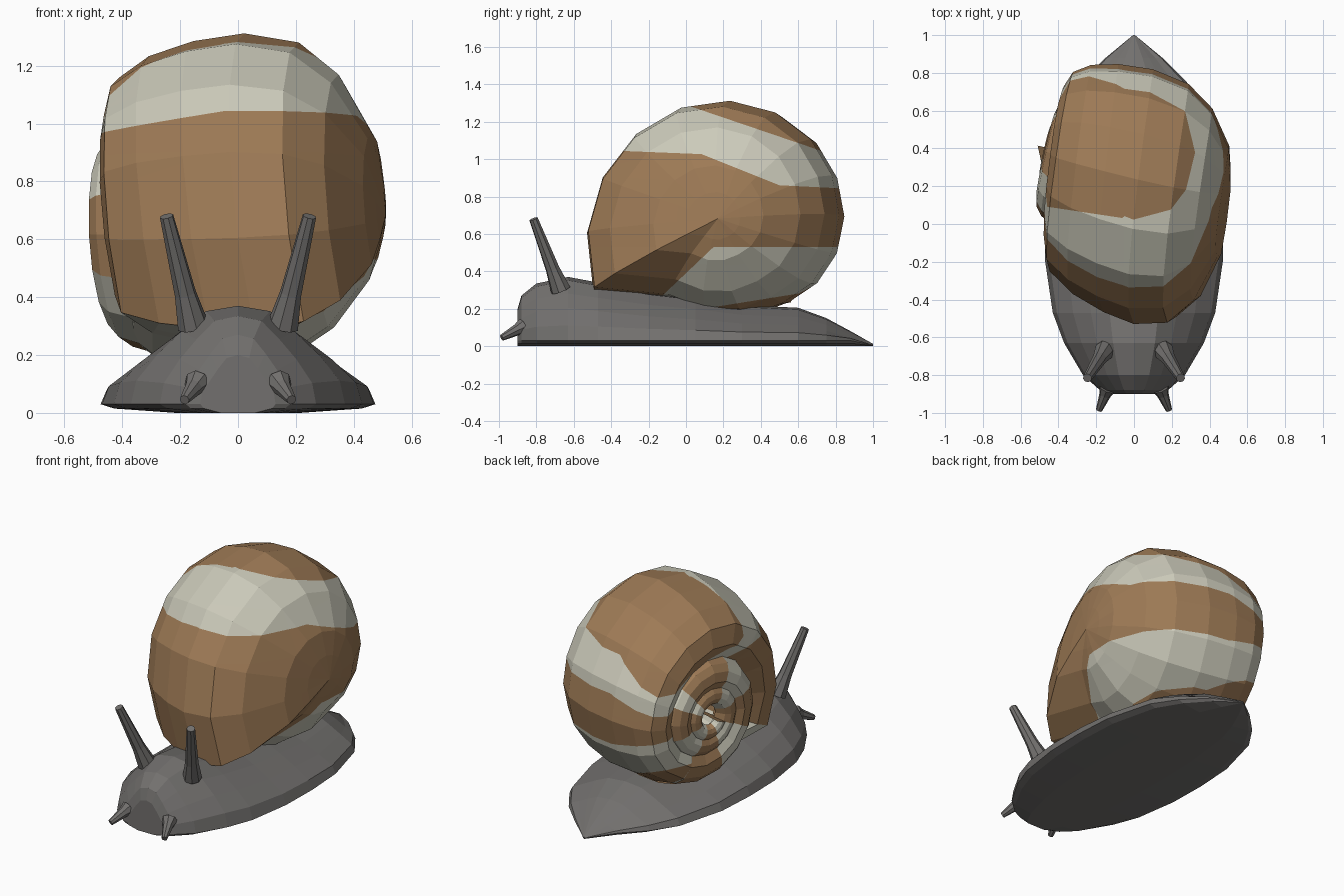
import bpy, bmesh, math
from mathutils import Vector

old = bpy.data.objects.get("Cube")
if old:
    bpy.data.objects.remove(old)


def material(name, rgb):
    m = bpy.data.materials.new(name)
    m.use_nodes = True
    col = (*rgb, 1.0)
    m.diffuse_color = col
    m.node_tree.nodes["Principled BSDF"].inputs["Base Color"].default_value = col
    return m


GREY = material("slate grey skin", (0.17, 0.163, 0.157))
BROWN = material("warm brown shell", (0.34, 0.195, 0.092))
CREAM = material("pale cream shell", (0.60, 0.59, 0.49))


def finish(bm, name, mats):
    bmesh.ops.recalc_face_normals(bm, faces=bm.faces)
    mesh = bpy.data.meshes.new(name)
    bm.to_mesh(mesh)
    bm.free()
    for m in mats:
        mesh.materials.append(m)
    ob = bpy.data.objects.new(name, mesh)
    bpy.context.scene.collection.objects.link(ob)


def loft(rings, closed=False, caps=False, rule=None):
    """Join equal rings of points into a skin; rule(ring index) gives the material."""
    bm = bmesh.new()
    rows = [[bm.verts.new(p) for p in r] for r in rings]
    n = len(rows[0])
    for i in range(len(rows) - 1):
        for j in range(n if closed else n - 1):
            k = (j + 1) % n
            f = bm.faces.new((rows[i][j], rows[i][k], rows[i + 1][k], rows[i + 1][j]))
            if rule:
                f.material_index = rule(i)
    if caps:
        bm.faces.new(rows[0])
        bm.faces.new(rows[-1])
    bmesh.ops.remove_doubles(bm, verts=bm.verts, dist=0.0005)
    return bm


# Foot and head: cross-sections along y (y, half width, height)
SECTIONS = [(-0.90, 0.13, 0.20), (-0.88, 0.18, 0.27), (-0.80, 0.27, 0.335),
            (-0.63, 0.37, 0.37), (-0.47, 0.43, 0.34), (-0.2, 0.47, 0.29),
            (0.05, 0.475, 0.26), (0.3, 0.46, 0.22), (0.6, 0.38, 0.205),
            (0.75, 0.28, 0.15), (0.88, 0.15, 0.08), (1.0, 0.005, 0.012)]


def foot_ring(y, w, h):
    rim = min(0.03, 0.5 * h)
    half = [(0.45 * w, 0), (0.9 * w, 0.5 * rim), (w, rim), (0.95 * w, rim + 0.24 * (h - rim)),
            (0.75 * w, 0.55 * h), (0.53 * w, 0.76 * h), (0.3 * w, 0.95 * h)]
    pts = half + [(0, h)] + [(-x, z) for x, z in reversed(half)]
    return [(x, y, z) for x, z in pts]


foot = loft([foot_ring(*s) for s in SECTIONS], closed=True, caps=True)
finish(foot, "foot_and_head", [GREY])


# Feelers: tapered eight-sided stalks
def stalk(name, base, tip, r1, r2):
    base, tip = Vector(base), Vector(tip)
    turn = (tip - base).to_track_quat("Z", "Y")
    rings = []
    for c, r in ((base, r1), (base.lerp(tip, 0.3), 0.6 * r1 + 0.2 * r2), (tip, r2)):
        rings.append([c + turn @ Vector((r * math.cos(a), r * math.sin(a), 0))
                      for a in (math.tau * k / 8 for k in range(8))])
    finish(loft(rings, closed=True, caps=True), name, [GREY])


for side, s in (("left", 1), ("right", -1)):
    stalk(side + "_eye_stalk", (s * 0.155, -0.67, 0.30), (s * 0.247, -0.815, 0.68), 0.055, 0.024)
    stalk(side + "_lower_feeler", (s * 0.14, -0.87, 0.105), (s * 0.185, -0.985, 0.045), 0.046, 0.017)

# Shell: a cross-section swept in a growing spiral around a tilted axis
APEX = Vector((-0.51, 0.415, 0.64))
AXIS = Vector((0.98, -0.235, 0.04)).normalized()
BACK = Vector((0, 0, 1)).cross(AXIS).normalized()
UP = AXIS.cross(BACK).normalized()
LIP, STEP, R_LIP, WIDTH = 207, 22.5, 0.845, 1.05
TURN = round(360 / STEP)
PROFILE = [(1, 0), (0.99, 0.22), (0.97, 0.44), (0.86, 0.76), (0.72, 0.94), (0.52, 1),
           (0.33, 0.97), (0.16, 0.9), (0.04, 0.79), (0, 0.63), (0.05, 0.47), (0.2, 0.32)]


def radius_at(k):
    """Outer radius k steps back from the lip: fast growth in the last half turn."""
    late = min(k, TURN // 2)
    return R_LIP * 2.3 ** (-late / TURN) * 1.8 ** (-(k - late) / TURN)


def shell_ring(k, R, high, inset=0.0):
    """Ring k steps back from the lip, with outer radius R, reaching high along the axis."""
    a = math.radians(LIP - STEP * k)
    out = BACK * math.cos(a) + UP * math.sin(a)
    low = min(0.3 * R, 0.03 + 0.06 * R) + 0.45 * max(0, R - 0.6) + inset
    lean = 0.6 * (max(R, 0.45) - 0.66) * min(1, R / 0.45)
    return [APEX + AXIS * (low + (high - low) * f + lean * r * min(1, 4 * f)) + out * (r * R)
            for f, r in PROFILE]


# Inner coils, ending in a pointed tip and striped by sector
CREAM_SECTORS = {2, 3, 7, 10, 11, 14, 15}
first, last = 3 * TURN, 12
inner = [[APEX] * len(PROFILE)]
inner += [shell_ring(k, radius_at(k), min(WIDTH, 1.95 * radius_at(k)))
          for k in range(first, last - 1, -1)]
finish(loft(inner, rule=lambda i: int((first - i) % TURN in CREAM_SECTORS)),
       "shell_inner_coils", [BROWN, CREAM])

# Outer coil, with the mouth narrowing below the lip to meet its own start
outer = [shell_ring(k, radius_at(k), WIDTH) for k in range(last, -1, -1)]
outer += [shell_ring(-1, 0.55, WIDTH, 0.12), shell_ring(-2, 0.52, WIDTH, 0.08),
          shell_ring(-3, 0.5, WIDTH, 0.04), shell_ring(-4, radius_at(last), WIDTH)]
MOUTH = 2
coil = loft(outer, rule=lambda i: MOUTH if i >= last else 0)

# Stripe borders z = height + slope * y, bending by tilt on the coiled side
BEND = -0.05
BORDERS = {"cap": (1.29, -0.34, 0.55), "shoulder_front": (1.03, -0.04, 0.15),
           "shoulder_mid": (1.06, -0.40, 0.15), "shoulder_back": (0.885, -0.05, 0.3),
           "belt": (0.53, 0.0, -0.2), "flank": (0.39, 0.95, 0.0), "keel": (0.185, 0.16, -0.35)}
CAP_FRONT, CAP_SKEW = 0.03, 0.15


def cut(co, no):
    bmesh.ops.bisect_plane(coil, geom=coil.verts[:] + coil.edges[:] + coil.faces[:],
                           dist=0.0001, plane_co=co, plane_no=no)


cut((BEND, 0, 0), (1, 0, 0))
cut((BEND, CAP_FRONT, 0), (CAP_SKEW, 1, 0))
for h, slope, tilt in BORDERS.values():
    for t in {0.0, tilt}:
        cut((BEND, 0, h), (-t, -slope, 1))

for f in coil.faces:
    c = f.calc_center_median()
    left = min(0, c.x - BEND)
    above = {name: c.z > h + slope * c.y + tilt * left
             for name, (h, slope, tilt) in BORDERS.items()}
    cap = above["cap"] and (left == 0 or c.y > CAP_FRONT - CAP_SKEW * left)
    shoulder = (above["shoulder_front"] or above["shoulder_mid"]) and above["shoulder_back"]
    lower = above["keel"] and not above["belt"] and not above["flank"]
    mouth_edge = f.material_index == MOUTH and c.x < -0.15
    f.material_index = int((shoulder and not cap) or lower or mouth_edge)
finish(coil, "shell_outer_coil", [BROWN, CREAM])
